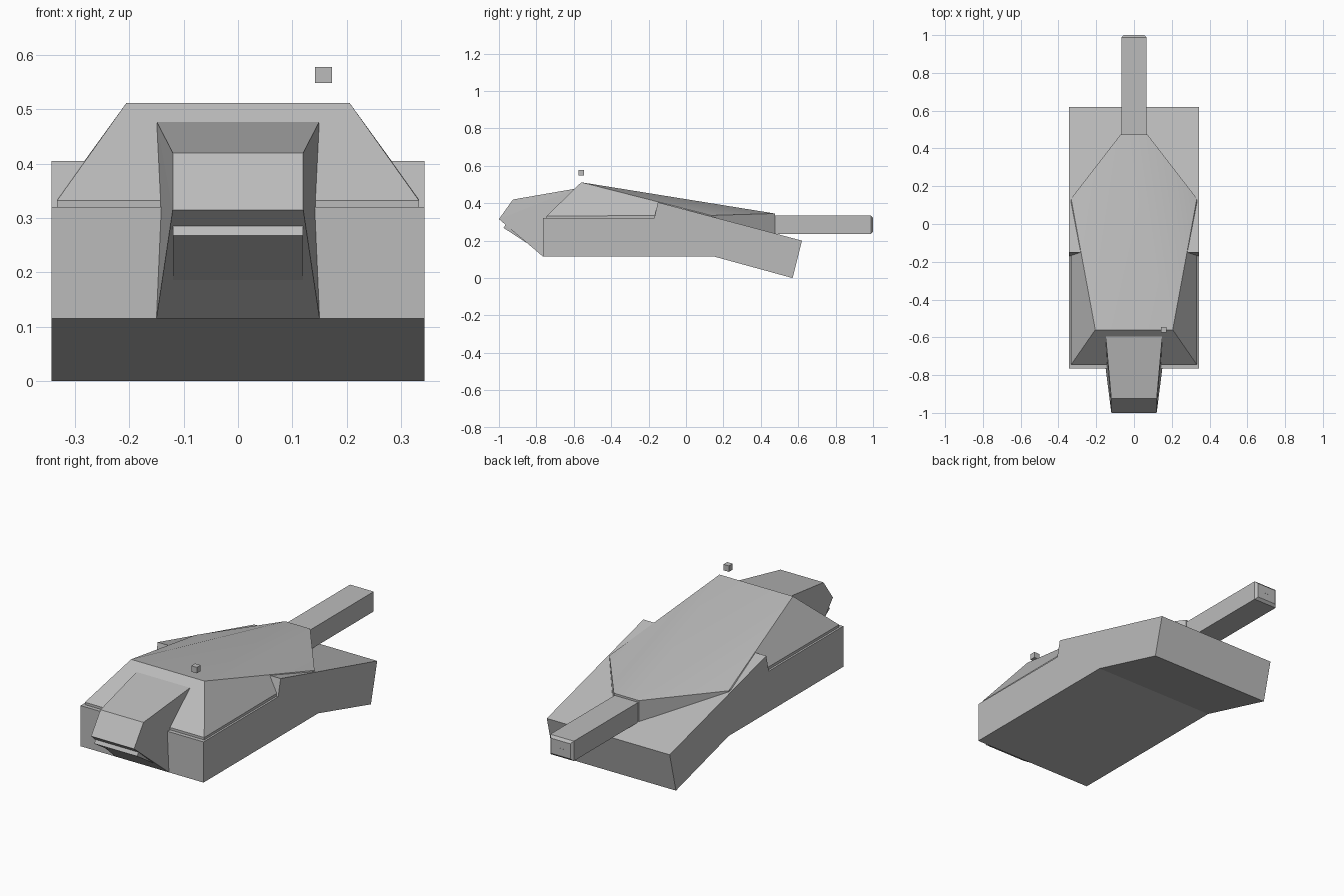
import bpy, bmesh, math
from mathutils import Vector

cube = bpy.data.objects.get("Cube")
if cube:
    bpy.data.objects.remove(cube, do_unlink=True)

grey = bpy.data.materials.new("armour grey")
grey.use_nodes = True
tone = (0.5, 0.5, 0.5, 1)
grey.diffuse_color = tone
grey.node_tree.nodes["Principled BSDF"].inputs["Base Color"].default_value = tone


def finish(name, bm):
    """Turn a bmesh into a grey object."""
    bmesh.ops.recalc_face_normals(bm, faces=bm.faces)
    mesh = bpy.data.meshes.new(name)
    bm.to_mesh(mesh)
    bm.free()
    mesh.materials.append(grey)
    obj = bpy.data.objects.new(name, mesh)
    bpy.context.collection.objects.link(obj)
    return obj


def prism(name, profile, half_width):
    """Side profile (y, z) extruded across x."""
    bm = bmesh.new()
    face = bm.faces.new([bm.verts.new((-half_width, y, z)) for y, z in profile])
    side = bmesh.ops.extrude_face_region(bm, geom=[face])["geom"]
    moved = [v for v in side if isinstance(v, bmesh.types.BMVert)]
    bmesh.ops.translate(bm, verts=moved, vec=(2 * half_width, 0, 0))
    return finish(name, bm)


def faceted(name, corners):
    """Convex solid from corners mirrored across x."""
    bm = bmesh.new()
    for x, y, z in corners:
        for s in (-1, 1):
            bm.verts.new((s * x, y, z))
    bmesh.ops.convex_hull(bm, input=bm.verts)
    bmesh.ops.dissolve_limit(bm, angle_limit=math.radians(1),
                             verts=bm.verts, edges=bm.edges)
    return finish(name, bm)


def box(name, low, high):
    low, high = Vector(low), Vector(high)
    bm = bmesh.new()
    bmesh.ops.create_cube(bm, size=1)
    bmesh.ops.scale(bm, verts=bm.verts, vec=high - low)
    bmesh.ops.translate(bm, verts=bm.verts, vec=(low + high) / 2)
    return finish(name, bm)


# Hull with a stepped deck and a drooping tail
prism("hull", [(-0.765, 0.115), (0.15, 0.115), (0.57, 0), (0.62, 0.2),
               (-0.15, 0.405), (-0.17, 0.32), (-0.765, 0.32)], 0.343)

# Wedge-shaped upper body with a short skirt sunk into the hull
skirt = [(0.333, -0.745), (0.333, 0.135), (0.07, 0.475)]
upper = faceted("upper_body",
                [(0.205, -0.56, 0.512), (0.333, -0.745, 0.332),
                 (0.333, 0.135, 0.335), (0.07, 0.475, 0.345)]
                + [(x, y, 0.22) for x, y in skirt])

# Tapered nose housing, with a lip underneath
faceted("nose_housing",
        [(0.15, -0.59, 0.478), (0.12, -0.925, 0.42), (0.12, -0.933, 0.408),
         (0.12, -1, 0.315), (0.15, -0.765, 0.115), (0.15, -0.6, 0.13)])
prism("nose_lip", [(-0.965, 0.285), (-0.975, 0.268),
                   (-0.847, 0.185), (-0.84, 0.22)], 0.12)

# Rear boom with a chamfered end
boom = box("rear_boom", (-0.066, 0.4, 0.235), (0.066, 1, 0.335))
bm = bmesh.new()
bm.from_mesh(boom.data)
ends = [e for e in bm.edges if all(v.co.y > 0.9 for v in e.verts)]
bmesh.ops.bevel(bm, geom=ends, offset=0.012, segments=1, affect='EDGES')
bm.to_mesh(boom.data)
bm.free()
box("boom_end_slot", (-0.015, 0.99, 0.284), (0.015, 1.0005, 0.286))

# Small floating marker block above the upper body
box("marker_block", (0.142, -0.575, 0.548), (0.173, -0.545, 0.578))

# Soften only the shallow folds of the upper body roof
bpy.ops.object.select_all(action='DESELECT')
upper.select_set(True)
bpy.context.view_layer.objects.active = upper
bpy.ops.object.shade_smooth_by_angle(angle=math.radians(22))
